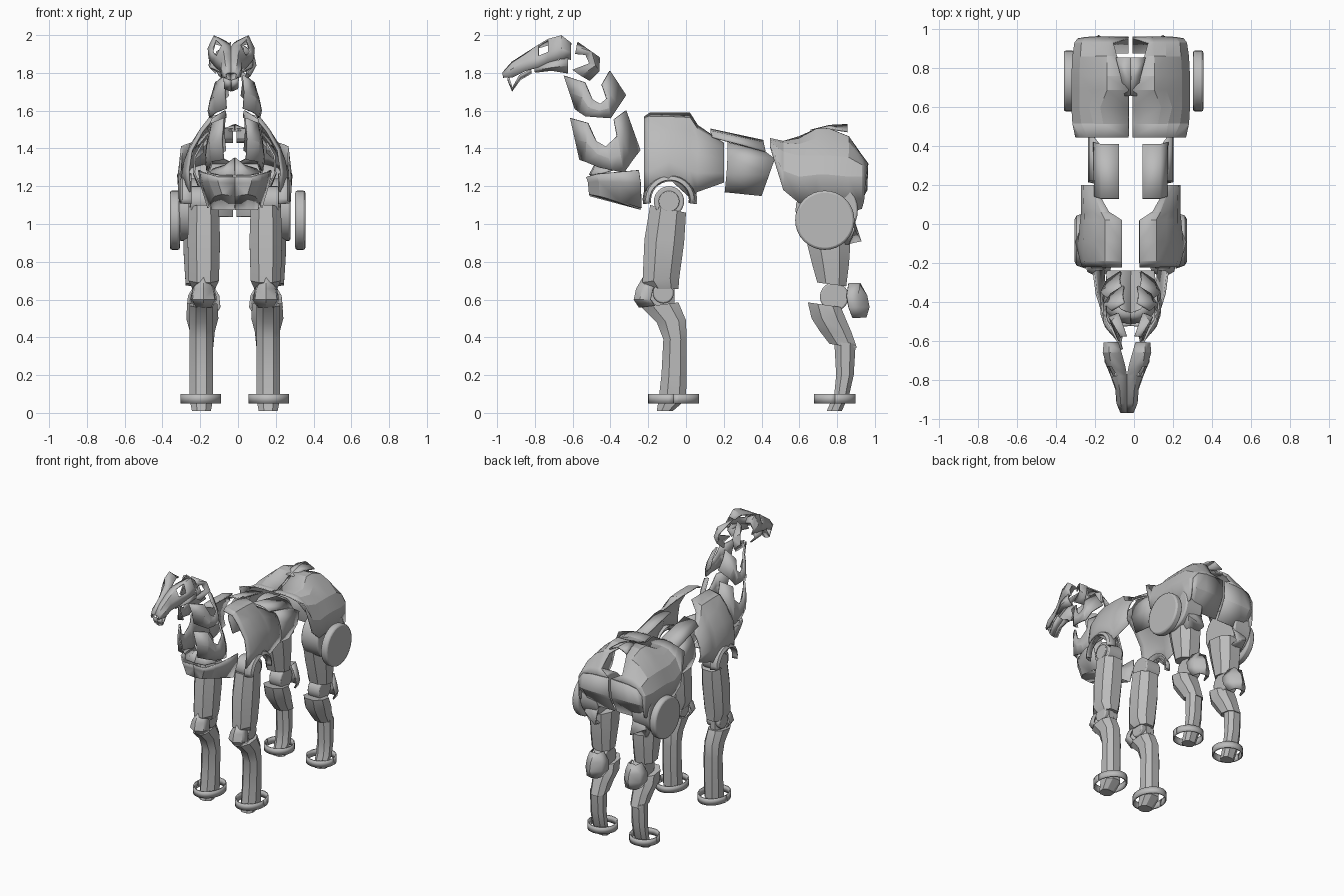
import bpy, bmesh, math

CX = -0.017                      # symmetry plane of the body
grey = bpy.data.materials.new("steel_grey")
grey.diffuse_color = (0.5, 0.5, 0.5, 1)


def finish(name, bm, thick=0.0, cx=CX, mirror=True, bevel=0.0, angle=25):
    bmesh.ops.recalc_face_normals(bm, faces=bm.faces)
    me = bpy.data.meshes.new(name)
    bm.to_mesh(me)
    bm.free()
    me.materials.append(grey)
    ob = bpy.data.objects.new(name, me)
    bpy.context.collection.objects.link(ob)
    ob.location.x = cx
    if bevel:
        m = ob.modifiers.new("bevel", 'BEVEL')
        m.width, m.segments, m.limit_method = bevel, 2, 'ANGLE'
    if thick:
        m = ob.modifiers.new("thickness", 'SOLIDIFY')
        m.thickness, m.offset = thick, 0
    if mirror:
        ob.modifiers.new("mirror", 'MIRROR').use_mirror_merge = False
    bpy.ops.object.select_all(action='DESELECT')
    ob.select_set(True)
    bpy.context.view_layer.objects.active = ob
    bpy.ops.object.shade_smooth_by_angle(angle=math.radians(angle))
    return ob


def loft(name, rows, thick=0.01, skip=(), closed=False, **kw):
    """Skin rows of 3D points; skip holds (row, column) openings."""
    bm = bmesh.new()
    vs = [[bm.verts.new(p) for p in r] for r in rows]
    n = len(rows[0])
    for i in range(len(rows) - 1):
        for j in range(n if closed else n - 1):
            if (i, j) not in skip:
                k = (j + 1) % n
                bm.faces.new((vs[i][j], vs[i][k], vs[i + 1][k], vs[i + 1][j]))
    if closed:
        bm.faces.new(vs[0])
        bm.faces.new(vs[-1][::-1])
    return finish(name, bm, thick, **kw)


def limb(name, rows, cx, **kw):
    """Chamfered tube from rows of (z front, y front, z back, y back, half width)."""
    out = []
    for zf, yf, zb, yb, w in rows:
        pts = [(-1, .3), (-.45, 0), (.45, 0), (1, .3), (1, .75), (.5, 1), (-.5, 1), (-1, .75)]
        out.append([(cx + w * a, yf + (yb - yf) * t, zf + (zb - zf) * t) for a, t in pts])
    return loft(name, out, 0, closed=True, **kw)


def disc(name, x0, x1, y, z, r, bevel=0.008, **kw):
    """Cylinder lying along x."""
    ring = [(y + r * math.cos(a * math.tau / 32), z + r * math.sin(a * math.tau / 32)) for a in range(32)]
    return loft(name, [[(x, *p) for p in ring] for x in (x0, x1)], 0, closed=True, bevel=bevel, **kw)


def sections(rows):
    return [[(x, y, z) for x, z in pts] for y, pts in rows]


# Shoulder shell, arched over the front legs
loft("shoulder_shell", sections([
    (-.22, [(.045, 1.565), (.12, 1.55), (.17, 1.49), (.228, 1.39), (.245, 1.28), (.235, 1.17)]),
    (-.19, [(.045, 1.585), (.13, 1.565), (.18, 1.50), (.235, 1.40), (.255, 1.28), (.255, 1.18)]),
    (-.09, [(.045, 1.585), (.13, 1.565), (.18, 1.50), (.237, 1.41), (.265, 1.33), (.28, 1.24)]),
    (.02, [(.045, 1.585), (.13, 1.56), (.18, 1.49), (.235, 1.39), (.255, 1.28), (.255, 1.14)]),
    (.06, [(.11, 1.52), (.15, 1.50), (.19, 1.45), (.235, 1.37), (.25, 1.27), (.24, 1.17)]),
    (.20, [(.19, 1.425), (.20, 1.42), (.215, 1.40), (.24, 1.34), (.25, 1.27), (.235, 1.22)])]))

# Curved socket rim over each front leg
arch = []
for i in range(17):
    a = math.radians(-8 + 196 * i / 16)
    c, s = math.cos(a), math.sin(a)
    arch.append([(x, -.085 + r * c, 1.125 + r * s) for x, r in
                 ((.23, .14), (.275, .125), (.285, .11), (.25, .105))])
loft("shoulder_rim", arch)
disc("shoulder_joint", .11, .235, -.09, 1.12, .08)
disc("shoulder_bolt", .23, .245, -.09, 1.12, .055, 0.004)

# Back strips and flank panels
loft("back_strip", [[(.06, .13, 1.50), (.15, .13, 1.49), (.185, .14, 1.46)],
                    [(.06, .41, 1.44), (.15, .41, 1.43), (.19, .42, 1.385)]])
loft("flank_panel", [[(.17, .22, 1.43), (.21, .22, 1.36), (.215, .215, 1.27), (.17, .205, 1.17)],
                     [(.17, .42, 1.38), (.21, .47, 1.345), (.215, .44, 1.26), (.17, .40, 1.15)]])

# Hip shell with rear panel and tail opening
hip = sections([
    (.445, [(.01, 1.45), (.13, 1.45), (.18, 1.44), (.22, 1.43), (.255, 1.42), (.28, 1.41)]),
    (.515, [(.01, 1.435), (.14, 1.435), (.19, 1.425), (.25, 1.38), (.295, 1.28), (.295, 1.18)]),
    (.60, [(.01, 1.46), (.155, 1.45), (.21, 1.42), (.26, 1.36), (.30, 1.25), (.29, 1.11)]),
    (.69, [(.01, 1.50), (.12, 1.50), (.18, 1.45), (.26, 1.36), (.30, 1.26), (.29, 1.12)]),
    (.76, [(.01, 1.50), (.12, 1.50), (.18, 1.45), (.26, 1.36), (.30, 1.26), (.29, 1.10)]),
    (.86, [(.07, 1.46), (.12, 1.46), (.18, 1.43), (.255, 1.35), (.295, 1.25), (.285, 1.06)]),
    (.93, [(.09, 1.36), (.12, 1.355), (.18, 1.35), (.25, 1.31), (.285, 1.25), (.28, 1.08)])])
rim = [(.01, .955, 1.32), (.11, .96, 1.32), (.17, .96, 1.315), (.23, .955, 1.30), (.27, .95, 1.25), (.275, .94, 1.12)]
loft("hip_shell", hip + [rim], angle=17)
loft("rump_panel", [[(.01, .96, 1.32), (.16, .96, 1.315), (.23, .957, 1.30), (.27, .95, 1.25)],
                    [(.01, .955, 1.18), (.16, .955, 1.18), (.24, .95, 1.18), (.275, .945, 1.18)],
                    [(.01, .88, 1.04), (.16, .88, 1.04), (.22, .88, 1.05), (.26, .87, 1.08)]], angle=15)
loft("tail_cover", [[(0, .66, 1.495), (.03, .66, 1.49)], [(0, .76, 1.52), (.05, .76, 1.505)],
                    [(0, .855, 1.525), (.075, .855, 1.49)]])

# Hip sockets and round hip covers
disc("hip_socket", .15, .295, .745, 1.075, .165, 0.01)
disc("hip_cover", .305, .359, .735, 1.02, .157, 0.012, cx=-.002)

# Chest plate wrapping the base of the neck, with a sloping floor
plan = [(0, -.52, 1.25, 1.15), (.09, -.525, 1.25, 1.16), (.14, -.47, 1.265, 1.15),
        (.175, -.36, 1.275, 1.12), (.19, -.25, 1.285, 1.085)]
loft("chest_plate", [[(x, y, t) for x, y, t, b in plan],
                     [(x * .95, y + .01, (t * 2 + b) / 3) for x, y, t, b in plan],
                     [(x * .74, y + .015, b) for x, y, t, b in plan],
                     [(x * .70, -.24, 1.08) for x, y, t, b in plan]],
     skip={(2, 3)}, angle=15)
loft("chest_peak", [[(0, -.46, 1.35), (.05, -.44, 1.31), (.115, -.38, 1.29)],
                    [(0, -.51, 1.26), (.08, -.50, 1.26), (.13, -.44, 1.27)]])


# Neck armour: columns of (x, y, z bottom, y, z top) notched at the side
def neck(name, cols):
    loft(name, [[(x, y, z) for x, y, z, _, _ in cols],
                [(x + .008, (y + u) / 2, (z + v) / 2) for x, y, z, u, v in cols],
                [(x, u, v) for x, _, _, u, v in cols]], 0.012, angle=12)


neck("lower_neck", [(.06, -.56, 1.34, -.61, 1.56), (.12, -.53, 1.33, -.52, 1.535),
                    (.14, -.46, 1.30, -.475, 1.44), (.145, -.39, 1.285, -.425, 1.41),
                    (.14, -.33, 1.27, -.365, 1.465), (.12, -.29, 1.33, -.38, 1.555),
                    (.05, -.245, 1.39, -.32, 1.60)])
neck("middle_neck", [(.045, -.585, 1.61, -.645, 1.785), (.10, -.56, 1.59, -.535, 1.75),
                     (.125, -.53, 1.57, -.495, 1.66), (.13, -.46, 1.565, -.455, 1.635),
                     (.125, -.40, 1.56, -.42, 1.665), (.10, -.36, 1.62, -.445, 1.74),
                     (.035, -.32, 1.68, -.405, 1.81)])
loft("upper_neck", [[(.06, -.60, 1.815), (.085, -.51, 1.85), (.075, -.53, 1.895), (.05, -.585, 1.90)],
                    [(.08, -.555, 1.785), (.11, -.48, 1.84), (.095, -.50, 1.91), (.05, -.58, 1.935)],
                    [(.05, -.51, 1.76), (.07, -.46, 1.81), (.06, -.46, 1.88), (.02, -.575, 1.96)]], angle=15)

# Head mask with eye openings and a split crown
HX = -.036
loft("head_mask", sections([
    (-.968, [(0, 1.80), (.02, 1.80), (.03, 1.79), (.025, 1.775)]),
    (-.92, [(0, 1.855), (.03, 1.85), (.05, 1.82), (.045, 1.775)]),
    (-.85, [(0, 1.90), (.035, 1.895), (.05, 1.86), (.055, 1.81)]),
    (-.78, [(0, 1.935), (.05, 1.945), (.075, 1.89), (.08, 1.83)]),
    (-.73, [(.01, 1.95), (.08, 1.975), (.10, 1.91), (.10, 1.855)]),
    (-.66, [(.03, 1.965), (.09, 1.995), (.12, 1.93), (.115, 1.875)]),
    (-.61, [(.045, 1.945), (.09, 1.955), (.115, 1.91), (.10, 1.87)])]), skip={(3, 1)}, cx=HX)
loft("cheek", sections([
    (-.80, [(.065, 1.835), (.07, 1.815), (.055, 1.805)]),
    (-.71, [(.105, 1.86), (.11, 1.83), (.08, 1.815)]),
    (-.625, [(.11, 1.88), (.115, 1.84), (.08, 1.80)])]), cx=HX)
loft("jaw", sections([
    (-.94, [(0, 1.76), (.04, 1.775)]), (-.92, [(0, 1.705), (.035, 1.72)]),
    (-.88, [(0, 1.765), (.04, 1.785)]), (-.82, [(0, 1.80), (.05, 1.815)])]), cx=HX)

# Front legs: rows are (front z, front y, back z, back y, half width)
limb("front_upper_leg", [(1.10, -.19, 1.06, 0, .08), (.92, -.22, .90, -.01, .086),
                         (.69, -.23, .72, -.035, .08), (.655, -.19, .655, -.04, .06)], .164)
limb("front_lower_leg", [(.56, -.235, .585, -.04, .062), (.48, -.155, .49, 0, .062),
                         (.39, -.12, .39, .003, .062), (.20, -.13, .20, .003, .062),
                         (.07, -.145, .07, 0, .062), (.01, -.155, .01, -.07, .05)], .177)
limb("front_knee_joint", [(.70, -.18, .68, -.06, .04), (.57, -.19, .57, -.06, .04)], .17)
disc("front_knee_bolt", .11, .225, -.12, .635, .055)
cap = [(.715, -.225, .018), (.655, -.26, .045), (.60, -.272, .055), (.56, -.245, .035)]
loft("front_kneecap", [[(.165 - w * 1.2, y + .085, z), (.165 - w, y + .03, z), (.165, y, z),
                        (.165 + w, y + .03, z), (.165 + w * 1.2, y + .085, z)] for z, y, w in cap], angle=40)

# Rear legs
limb("rear_thigh", [(1.0, .62, .97, .87, .09), (.88, .645, .86, .868, .09),
                    (.78, .67, .78, .862, .085), (.69, .695, .67, .848, .078)], .182)
loft("thigh_guard", [[(.245, .78, 1.10), (.27, .76, .98), (.25, .74, .88)],
                     [(.24, .87, 1.05), (.26, .89, .97), (.24, .86, .895)],
                     [(.15, .88, 1.04), (.15, .925, .91), (.15, .87, .90)]])
limb("rear_shank", [(.585, .645, .56, .82, .08), (.50, .665, .50, .845, .085),
                    (.43, .71, .43, .875, .066), (.365, .76, .345, .905, .058)], .172)
limb("rear_cannon", [(.38, .785, .365, .898, .055), (.20, .795, .20, .888, .055),
                     (.10, .785, .10, .865, .055), (.01, .745, .01, .825, .048)], .177)
disc("rear_hock_joint", .115, .215, .785, .615, .076)
heel = [(.685, .86, .03), (.62, .85, .06), (.56, .86, .065), (.505, .88, .04)]
loft("rear_heel_cap", [[(.165 - w * 1.3, y, z), (.165 - w, y + .06, z), (.165, y + d, z),
                        (.165 + w, y + .06, z), (.165 + w * 1.3, y, z)]
                       for (z, y, w), d in zip(heel, (.05, .105, .107, .07))], angle=40)

# Open hoof bands
for name, y, ry in (("front_hoof_band", -.065, .13), ("rear_hoof_band", .788, .105)):
    ring = [(math.cos(i * math.tau / 32), math.sin(i * math.tau / 32)) for i in range(33)]
    loft(name, [[(.18 + .103 * c, y + ry * s, z) for c, s in ring] for z in (.05, .10)], 0.01)
